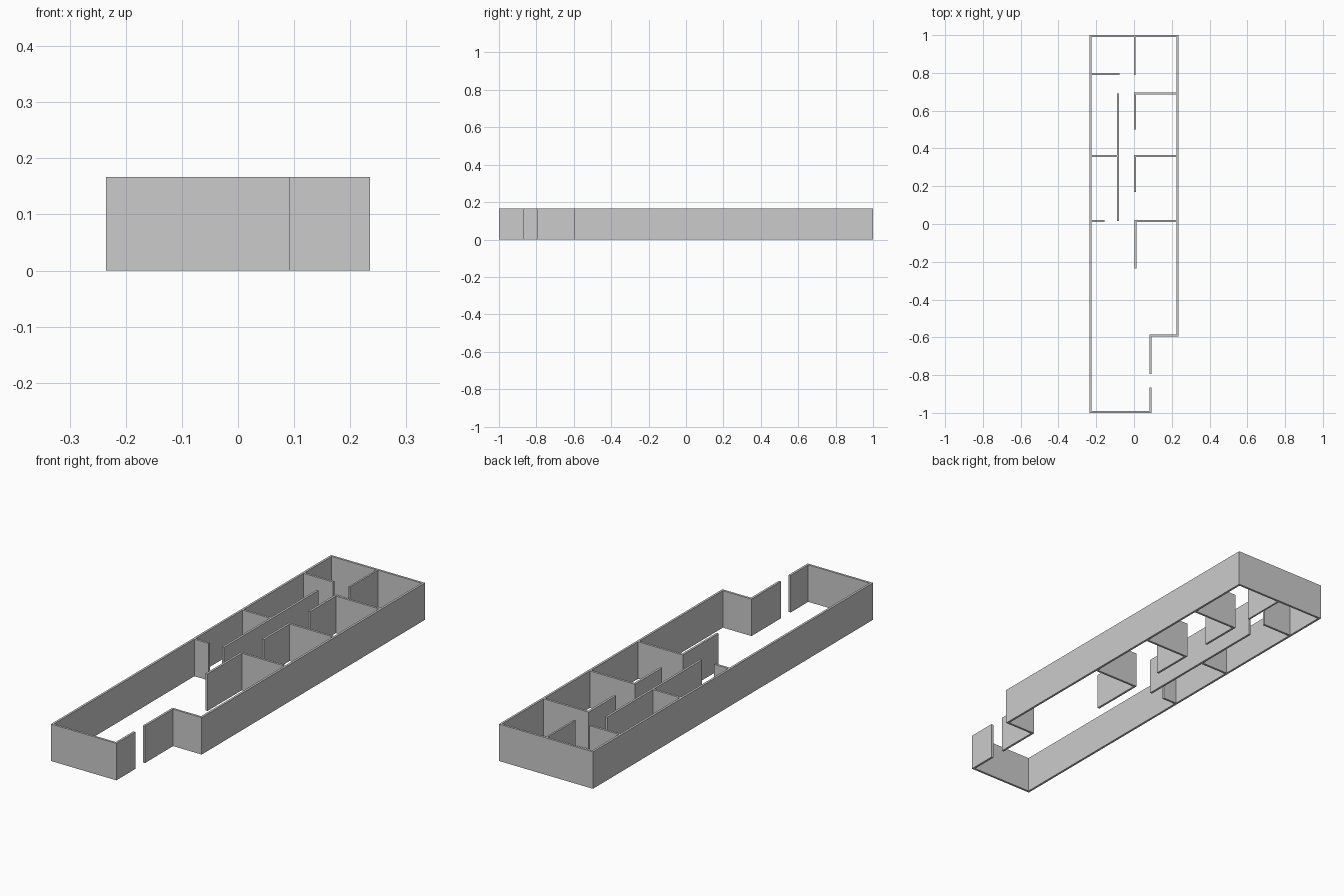
import bpy, bmesh
from mathutils import Vector

if "Cube" in bpy.data.objects:
    bpy.data.objects.remove(bpy.data.objects["Cube"])

HEIGHT = 0.167


def wall(name, path, thickness=0.01):
    """Extruded wall of constant thickness following a mitred centreline."""
    pts = [Vector(p) for p in path]
    dirs = [(b - a).normalized() for a, b in zip(pts, pts[1:])]
    bm = bmesh.new()
    rings = []
    for i, p in enumerate(pts):
        d0, d1 = dirs[max(i - 1, 0)], dirs[min(i, len(dirs) - 1)]
        n0, n1 = Vector((-d0.y, d0.x)), Vector((-d1.y, d1.x))
        off = (n0 + n1) / (1 + n0.dot(n1)) * thickness / 2
        l, r = p + off, p - off
        rings.append([bm.verts.new((q.x, q.y, z))
                      for q, z in ((l, 0), (r, 0), (r, HEIGHT), (l, HEIGHT))])
    for a, b in zip(rings, rings[1:]):
        for k in range(4):
            m = (k + 1) % 4
            bm.faces.new((a[k], a[m], b[m], b[k]))
    bm.faces.new(rings[0])
    bm.faces.new(rings[-1])
    bmesh.ops.recalc_face_normals(bm, faces=bm.faces)
    mesh = bpy.data.meshes.new(name)
    bm.to_mesh(mesh)
    bm.free()
    bpy.context.collection.objects.link(bpy.data.objects.new(name, mesh))


# Outer shell, running from one side of the entrance round to the other
wall("outer_wall", [(0.087, -0.795), (0.087, -0.59), (0.23, -0.59), (0.23, 0.995),
                    (-0.23, 0.995), (-0.23, -0.995), (0.087, -0.995), (0.087, -0.865)])

# Right-hand rooms: L-shaped partitions (corner y, free end y)
for name, x, corner, end in (("front_right_partition", 0.007, 0.015, -0.235),
                             ("middle_right_partition", 0.005, 0.36, 0.17),
                             ("rear_right_partition", 0.005, 0.69, 0.50)):
    wall(name, [(0.225, corner), (x, corner), (x, end)])

# Rear divider
wall("rear_divider", [(0.003, 0.99), (0.003, 0.79)], 0.008)

# Left-hand rooms: corridor wall and cross partitions
wall("corridor_wall", [(-0.085, 0.015), (-0.085, 0.69)])
wall("rear_left_partition", [(-0.225, 0.795), (-0.078, 0.795)])
wall("middle_left_partition", [(-0.225, 0.36), (-0.09, 0.36)])
wall("front_left_stub", [(-0.225, 0.015), (-0.155, 0.015)])
